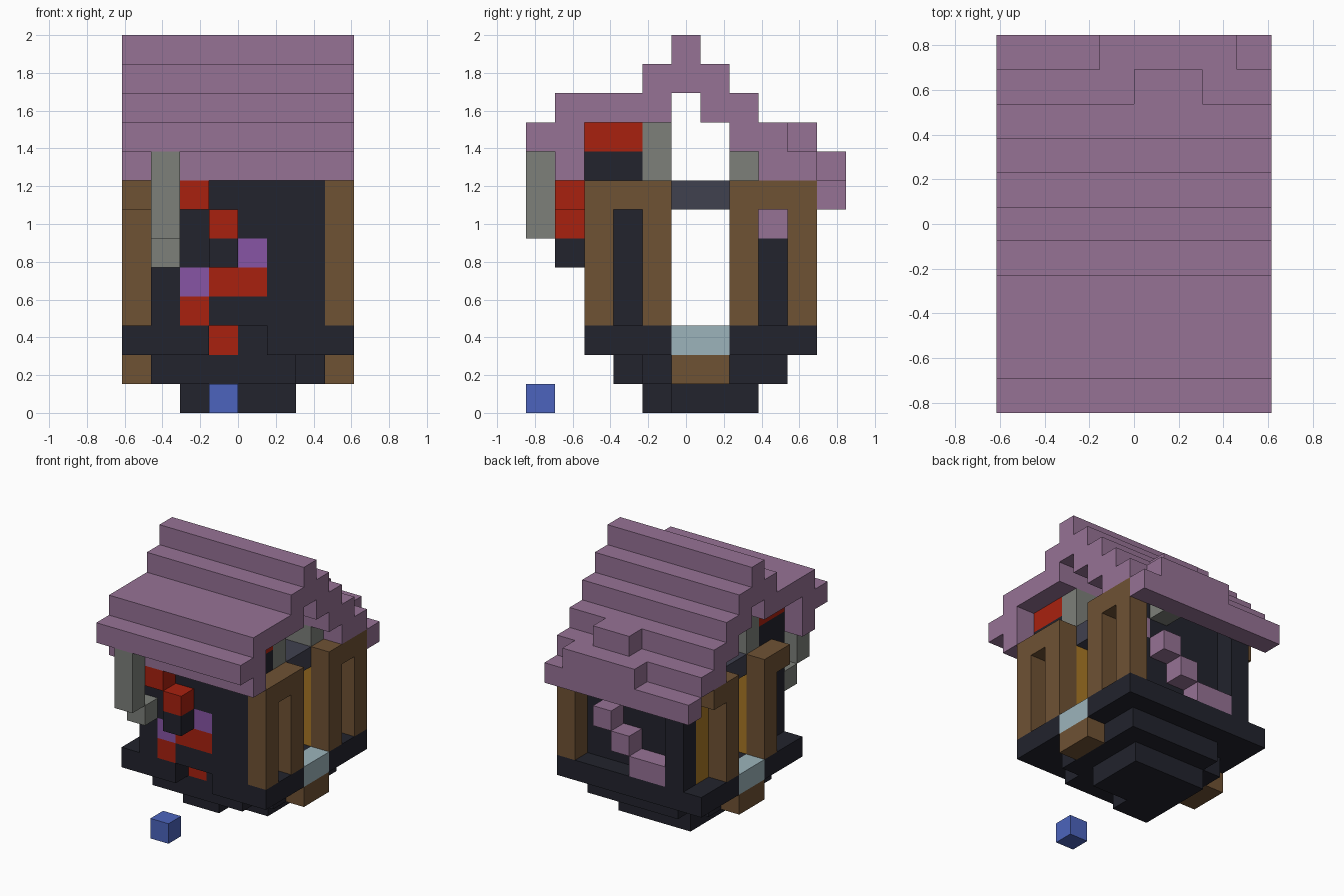
import bpy, bmesh, math
from mathutils import Vector

cube = bpy.data.objects.get("Cube")
if cube:
    bpy.data.objects.remove(cube)

U = 2 / 13                      # edge length of one block
DIRS = [Vector(d) for d in ((1, 0, 0), (-1, 0, 0), (0, 1, 0), (0, -1, 0), (0, 0, 1), (0, 0, -1))]


def linear(c):
    c /= 255
    return c / 12.92 if c <= 0.04045 else ((c + 0.055) / 1.055) ** 2.4


def material(name, hexa):
    rgba = [linear(v) for v in bytes.fromhex(hexa)] + [1]
    m = bpy.data.materials.new(name)
    m.use_nodes = True
    m.diffuse_color = rgba
    bsdf = m.node_tree.nodes["Principled BSDF"]
    bsdf.inputs["Base Color"].default_value = rgba
    bsdf.inputs["Roughness"].default_value = 0.9
    return m


MAUVE = material("mauve", "967295")
BROWN = material("brown", "6F5234")
DARK = material("charcoal", "22232D")
RED = material("red", "A9210F")
PURPLE = material("purple", "8755A5")
GREY = material("stone grey", "7D807A")
BLUE = material("blue", "4C64BD")
PALE = material("pale blue", "9CB4BB")
SLATE = material("slate", "40414F")
ORANGE = material("orange", "A97825")

grid = {}                       # block cell -> part name
parts = {}                      # part name -> material


def fill(name, mat, xs, ys, zs):
    """Fill an inclusive range of blocks; later parts replace earlier ones."""
    parts[name] = mat
    span = [(r, r) if isinstance(r, int) else r for r in (xs, ys, zs)]
    for x in range(span[0][0], span[0][1] + 1):
        for y in range(span[1][0], span[1][1] + 1):
            for z in range(span[2][0], span[2][1] + 1):
                grid[x, y, z] = name


ALL, INNER, WALL = (0, 7), (1, 6), (3, 7)

# Stepped underside and base
fill("foundation", DARK, (2, 5), (5, 7), 0)
fill("foundation", DARK, (2, 3), 4, 0)
fill("lower_base", DARK, (1, 5), 3, 1)
fill("lower_base", DARK, INNER, (4, 7), 1)
fill("lower_base", DARK, (2, 6), 8, 1)
fill("base", DARK, ALL, (2, 9), 2)
for x in (3, 4):                # notch at the front of the base
    del grid[x, 2, 2]
for x in (0, 7):                # doorsteps
    fill("doorstep_support", BROWN, x, (5, 6), 1)
    fill("doorstep", PALE, x, (5, 6), 2)

# Walls with a lining on the passage side
fill("front_wall", DARK, INNER, (2, 3), (3, 8))
fill("passage_lining", ORANGE, INNER, 4, WALL)
fill("passage_lining", ORANGE, INNER, 7, WALL)
fill("back_wall", DARK, (2, 6), 8, WALL)
fill("passage_lining", ORANGE, 1, 8, WALL)
fill("back_wall", DARK, 1, 9, WALL)
fill("ceiling", SLATE, INNER, (5, 6), 7)

# Timber frames at both ends
for y in (2, 4, 7, 9):
    fill("left_frame", BROWN, 7, y, WALL)
for y in (4, 7):
    fill("right_frame", BROWN, 0, y, WALL)
for y in (3, 8):
    fill("left_frame", BROWN, 7, y, 7)
    fill("right_frame", BROWN, 0, y, 7)

# Gable supports under the roof
fill("gable_band", RED, INNER, (2, 3), 9)
fill("gable_post", GREY, INNER, 4, (8, 9))
fill("gable_post", GREY, INNER, 7, 8)

# Stepped roof, described as rows of (first y, last y, level)
for first, last, level in ((5, 5, 12), (4, 6, 11), (1, 4, 10), (6, 7, 10), (0, 1, 9),
                           (7, 8, 9), (1, 1, 8), (8, 9, 8), (10, 10, 7)):
    fill("roof", MAUVE, ALL, (first, last), level)
fill("roof", MAUVE, (4, 5), 9, 9)
fill("roof", MAUVE, (3, 6), 10, 8)

# Front ornaments
fill("hanging_pipe", GREY, 1, 0, (6, 8))
fill("hanging_pipe", GREY, 1, 1, 5)
fill("front_knob", RED, 2, 1, 7)
fill("front_knob", RED, 3, 1, 6)
fill("knob_bracket", DARK, 3, 1, 5)
fill("red_tiles", RED, (3, 4), 2, 4)
fill("red_tiles", RED, 2, 2, 3)
fill("red_tiles", RED, 3, 3, 2)
fill("purple_tiles", PURPLE, 4, 2, 5)
fill("purple_tiles", PURPLE, 2, 2, 4)
fill("floating_block", BLUE, 3, 0, 0)

# Climbing steps on the back wall
fill("back_steps", MAUVE, (2, 3), 9, 3)
fill("back_steps", MAUVE, 4, 9, 4)
fill("back_steps", MAUVE, 5, 9, 5)
fill("back_steps", MAUVE, 6, 8, 6)
fill("step_hook", GREY, 5, 9, 7)


def build(name, mat):
    """Make one mesh from the exposed block sides of a part."""
    bm = bmesh.new()
    for cell, owner in grid.items():
        if owner != name:
            continue
        centre = Vector(cell) + Vector((-3.5, -5, 0.5))
        for d in DIRS:
            if tuple(int(a + b) for a, b in zip(cell, d)) in grid:
                continue
            a = Vector((d.y, d.z, d.x))
            b = d.cross(a)
            corners = [(centre + (d + a * s + b * t) / 2) * U
                       for s, t in ((-1, -1), (1, -1), (1, 1), (-1, 1))]
            bm.faces.new([bm.verts.new(c) for c in corners])
    bmesh.ops.remove_doubles(bm, verts=bm.verts, dist=U / 100)
    bmesh.ops.dissolve_limit(bm, angle_limit=math.radians(1), verts=bm.verts, edges=bm.edges)
    mesh = bpy.data.meshes.new(name)
    bm.to_mesh(mesh)
    bm.free()
    mesh.materials.append(mat)
    bpy.context.collection.objects.link(bpy.data.objects.new(name, mesh))


for part, mat in parts.items():
    build(part, mat)
